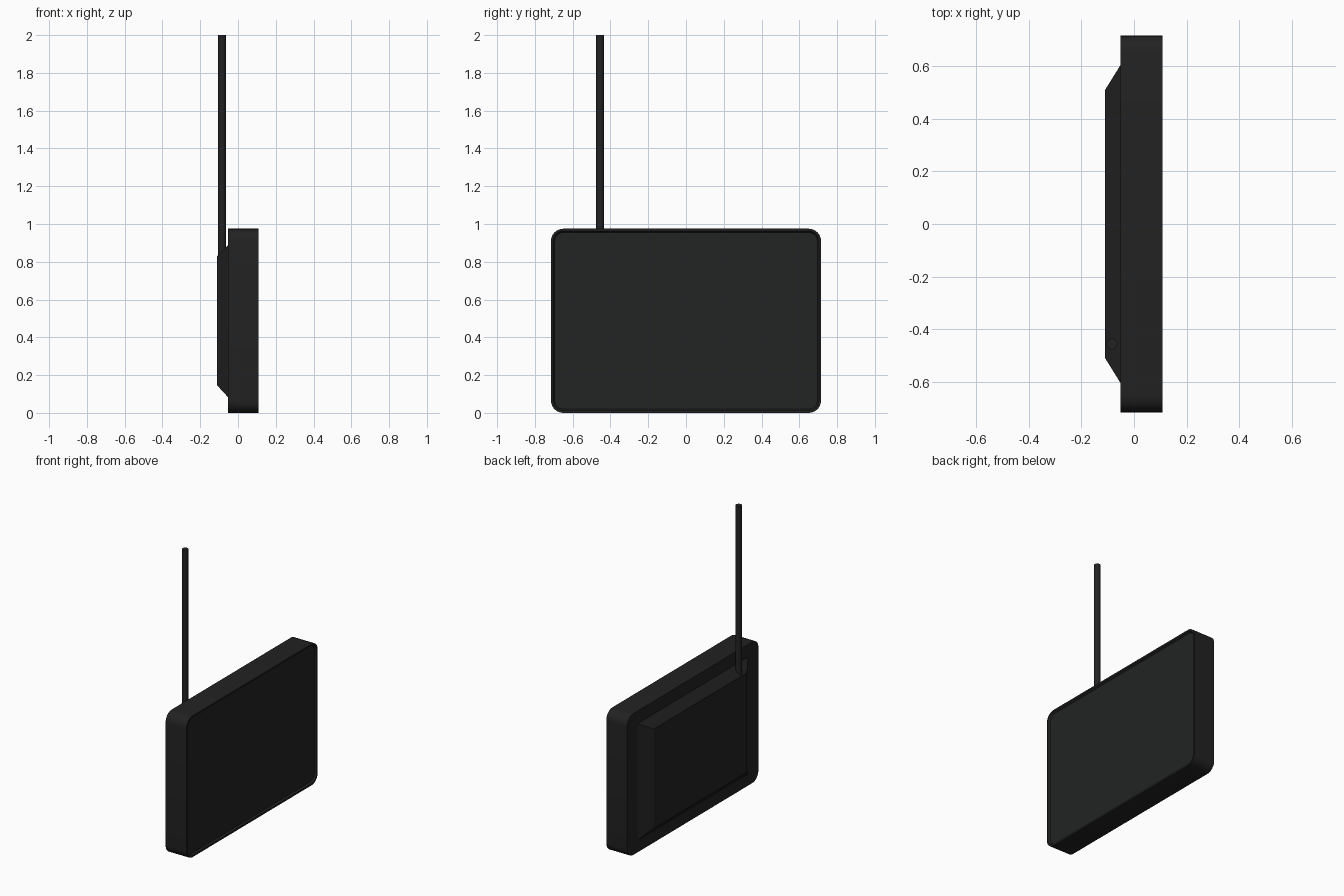
import bpy, bmesh, math
from mathutils import Vector

if "Cube" in bpy.data.objects:
    bpy.data.objects.remove(bpy.data.objects["Cube"])


def material(name, rgb):
    m = bpy.data.materials.new(name)
    m.diffuse_color = (*rgb, 1)
    m.use_nodes = True
    m.node_tree.nodes["Principled BSDF"].inputs["Base Color"].default_value = m.diffuse_color
    return m


casing_black = material("casing black", (0.016, 0.016, 0.016))
screen_black = material("screen black", (0.016, 0.017, 0.017))


def finish(name, bm, mats, smooth=True):
    bmesh.ops.recalc_face_normals(bm, faces=bm.faces)
    mesh = bpy.data.meshes.new(name)
    bm.to_mesh(mesh)
    bm.free()
    ob = bpy.data.objects.new(name, mesh)
    bpy.context.collection.objects.link(ob)
    for m in mats:
        mesh.materials.append(m)
    if smooth:
        bpy.ops.object.select_all(action='DESELECT')
        ob.select_set(True)
        bpy.context.view_layer.objects.active = ob
        bpy.ops.object.shade_smooth_by_angle(angle=math.radians(30))
    return ob


def rounded_ring(bm, x, half_y, z0, z1, r, steps=6):
    """Ring of vertices around a rounded rectangle in the y-z plane."""
    ring = []
    corners = [(1, z1 - r, 0), (-1, z1 - r, 90), (-1, z0 + r, 180), (1, z0 + r, 270)]
    for side, cz, start in corners:
        for i in range(steps + 1):
            a = math.radians(start + 90 * i / steps)
            ring.append(bm.verts.new((x, side * (half_y - r) + r * math.cos(a),
                                      cz + r * math.sin(a))))
    return ring


def loft(bm, rings):
    for a, b in zip(rings, rings[1:]):
        n = len(a)
        for i in range(n):
            bm.faces.new((a[i], a[(i + 1) % n], b[(i + 1) % n], b[i]))
    bm.faces.new(rings[0])
    return bm.faces.new(rings[-1])


# Flat casing with a thin rim around the sunken screen
W, H, R = 0.715, 0.975, 0.065
bm = bmesh.new()
screen = loft(bm, [
    rounded_ring(bm, -0.052, W, 0, H, R),
    rounded_ring(bm, 0.108, W, 0, H, R),
    rounded_ring(bm, 0.108, W - 0.012, 0.012, H - 0.012, R - 0.012),
    rounded_ring(bm, 0.096, W - 0.02, 0.02, H - 0.02, R - 0.02),
])
screen.material_index = 1
finish("casing", bm, [casing_black, screen_black])

# Tapered housing on the back
bm = bmesh.new()
rings = []
for x, y, z0, z1 in [(-0.05, 0.605, 0.08, 0.89), (-0.11, 0.508, 0.145, 0.83)]:
    rings.append([bm.verts.new((x, sy, sz))
                  for sy, sz in ((y, z1), (-y, z1), (-y, z0), (y, z0))])
loft(bm, rings)
finish("back_housing", bm, [casing_black], smooth=False)

# Upright antenna rod
bm = bmesh.new()
bmesh.ops.create_cone(bm, cap_ends=True, segments=16, radius1=0.021,
                      radius2=0.021, depth=1.2)
bmesh.ops.translate(bm, verts=bm.verts, vec=Vector((-0.084, -0.455, 1.4)))
finish("antenna", bm, [casing_black])
